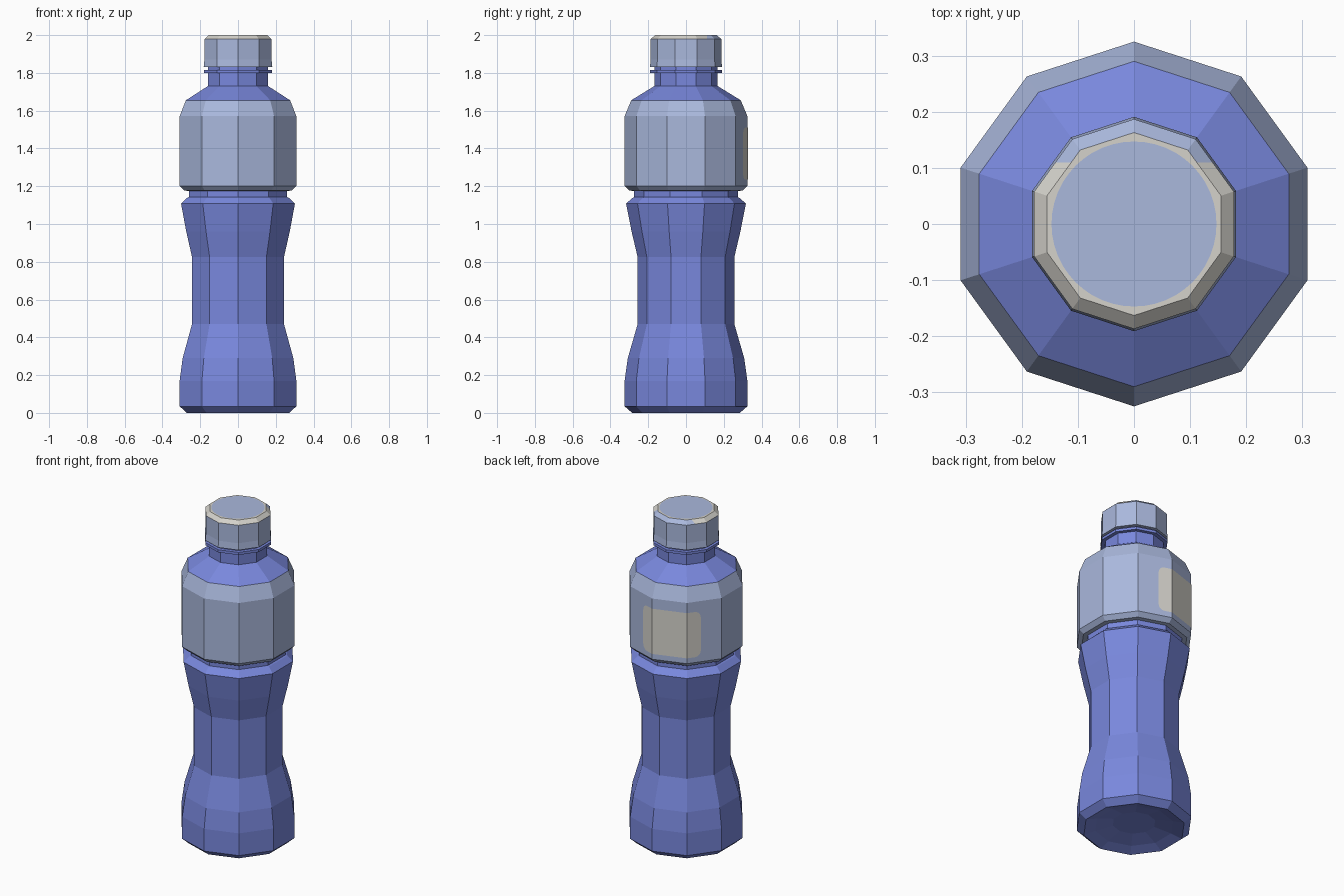
import bpy, bmesh, math

if "Cube" in bpy.data.objects:
    bpy.data.objects.remove(bpy.data.objects["Cube"])

SIDES = 10
R = 0.325


def material(name, rgb):
    m = bpy.data.materials.new(name)
    m.diffuse_color = (*rgb, 1.0)
    m.use_nodes = True
    m.node_tree.nodes["Principled BSDF"].inputs["Base Color"].default_value = m.diffuse_color
    return m


BLUE = material("bottle blue", (0.19, 0.245, 0.72))
PALE = material("pale blue grey", (0.40, 0.48, 0.72))
CREAM = material("warm off white", (0.66, 0.645, 0.60))


def finish(name, bm, mats):
    me = bpy.data.meshes.new(name)
    bm.to_mesh(me)
    bm.free()
    for m in mats:
        me.materials.append(m)
    ob = bpy.data.objects.new(name, me)
    bpy.context.collection.objects.link(ob)
    return ob


def lathe(profile):
    """Ten-sided turning of (radius, height) points; radius 0 makes a tip."""
    bm = bmesh.new()
    rings = []
    for r, z in profile:
        if r == 0:
            rings.append([bm.verts.new((0, 0, z))] * SIDES)
        else:
            rings.append([bm.verts.new((r * math.cos(a), r * math.sin(a), z))
                          for a in (math.pi / 2 + k * math.tau / SIDES for k in range(SIDES))])
    for lo, hi in zip(rings, rings[1:]):
        for k in range(SIDES):
            j = (k + 1) % SIDES
            loop = [lo[k], lo[j], hi[j], hi[k]]
            bm.faces.new(list(dict.fromkeys(loop)))
    bmesh.ops.recalc_face_normals(bm, faces=bm.faces)
    return bm


# bottle: dished base, waisted grip, groove, label band, shoulder, neck with ring
bm = lathe([(0, 0.04), (0.12, 0.04), (0.22, 0.02), (0.285, 0.0), (R, 0.035), (R, 0.17),
            (0.308, 0.29), (0.256, 0.47), (0.256, 0.825), (0.288, 0.96), (0.317, 1.108),
            (0.284, 1.138), (0.274, 1.142), (0.274, 1.175), (0.300, 1.177), (R, 1.202),
            (R, 1.571), (0.290, 1.655), (0.168, 1.73), (0.168, 1.80), (0.190, 1.80),
            (0.190, 1.816), (0.168, 1.816), (0.168, 1.90), (0, 1.90)])
for f in bm.faces:
    f.material_index = 1 if 1.175 < f.calc_center_median().z < 1.64 else 0
finish("bottle", bm, [BLUE, PALE])

# cap: slightly flared skirt, off-white bevel except at the back
bm = lathe([(0.169, 1.83), (0.191, 1.83), (0.187, 1.87), (0.187, 1.979), (0.163, 2.0), (0, 2.0)])
bevel = [f for f in bm.faces if 1.98 < f.calc_center_median().z < 1.995]
geom = bevel + list({e for f in bevel for e in f.edges}) + list({v for f in bevel for v in f.verts})
bmesh.ops.bisect_plane(bm, geom=geom, plane_co=(0, 0.11, 0), plane_no=(0, 1, 0))
for f in bm.faces:
    c = f.calc_center_median()
    top = c.z > 1.995
    f.material_index = 1 if top or (c.z > 1.98 and c.y < 0.11) else 0
finish("cap", bm, [PALE, CREAM])

# round disc on top of the cap
bm = bmesh.new()
bmesh.ops.create_circle(bm, cap_ends=True, segments=48, radius=0.147)
bmesh.ops.translate(bm, vec=(0, 0, 2.001), verts=bm.verts)
bmesh.ops.recalc_face_normals(bm, faces=bm.faces)
for f in bm.faces:
    if f.normal.z < 0:
        f.normal_flip()
finish("cap_disc", bm, [PALE])

# rounded panel wrapped over three facets at the back of the label
SIDE = 2 * R * math.sin(math.pi / SIDES)
HALF_W, HALF_H, CORNER, MID = 0.18, 0.1375, 0.035, 1.3725


def on_label(s):
    """Point at distance s along the label from the middle of the panel facet."""
    k = math.floor(s / SIDE + 0.5)
    t = s / SIDE + 0.5 - k
    a, b = (math.radians(90 + 36 * (k + i)) for i in (0, 1))
    r = R + 0.002
    return (r * ((1 - t) * math.cos(a) + t * math.cos(b)),
            r * ((1 - t) * math.sin(a) + t * math.sin(b)))


arc = [HALF_W - CORNER + CORNER * math.sin(i * math.pi / 12) for i in range(7)]
stops = sorted([-s for s in arc] + arc + [-SIDE / 2, SIDE / 2])
bm = bmesh.new()
cols = []
for s in stops:
    d = max(0.0, abs(s) - (HALF_W - CORNER))
    h = HALF_H - CORNER + math.sqrt(max(0.0, CORNER ** 2 - d * d))
    x, y = on_label(s)
    cols.append([bm.verts.new((x, y, MID - h)), bm.verts.new((x, y, MID + h))])
for p, q in zip(cols, cols[1:]):
    bm.faces.new((p[0], q[0], q[1], p[1]))
finish("back_panel", bm, [CREAM])
